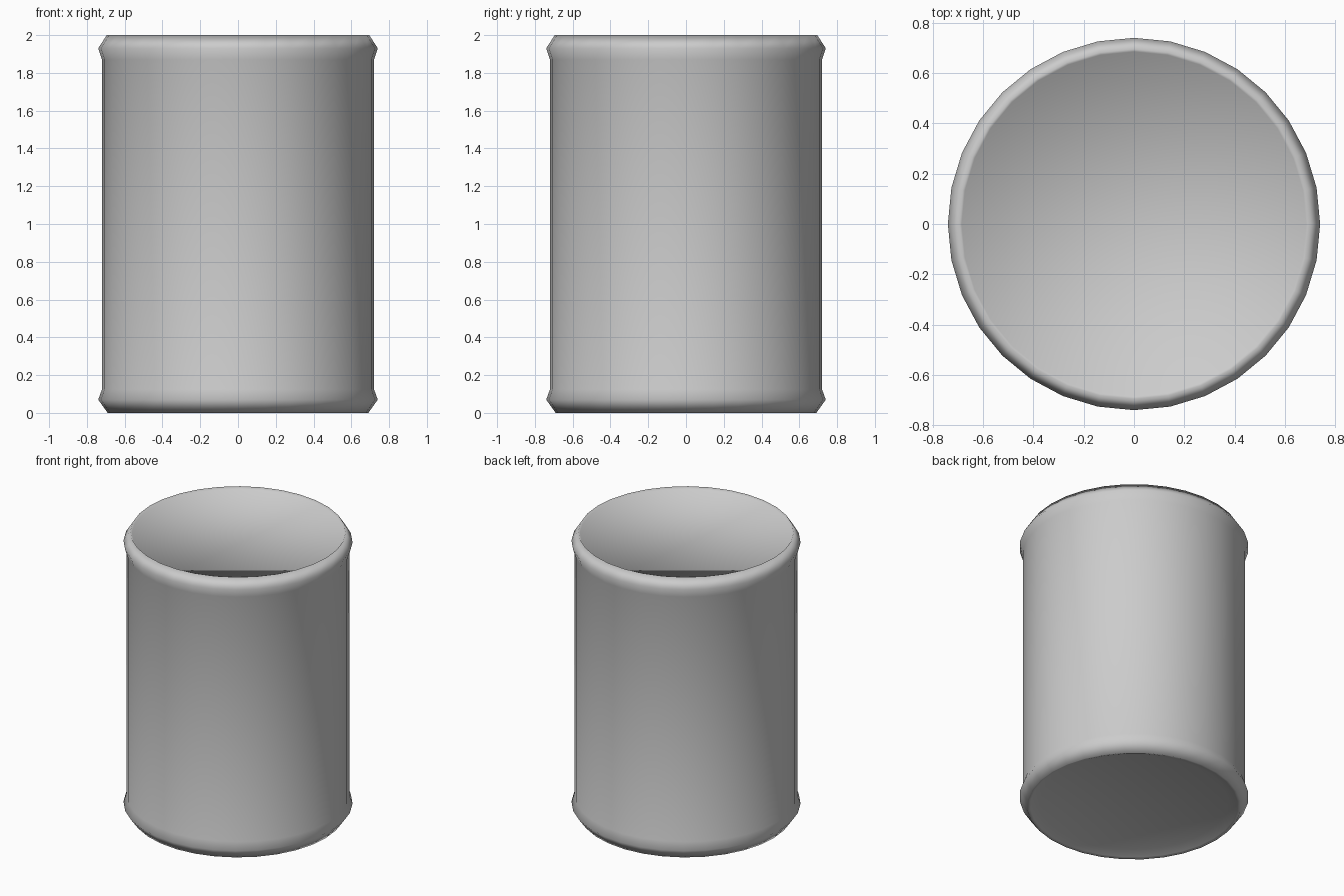
import bpy, bmesh, math

if "Cube" in bpy.data.objects:
    bpy.data.objects.remove(bpy.data.objects["Cube"])

SIDES = 32

# (radius, height) from the bottom disc, out over both rims, to the top disc
PROFILE = [
    (0.61, 0.03), (0.67, 0.005), (0.69, 0.0),   # recessed base and foot
    (0.74, 0.07), (0.72, 0.125),                # bottom rim
    (0.72, 1.87), (0.74, 1.93),                 # wall and top rim
    (0.695, 2.0), (0.685, 1.985),               # lip and shallow recess
]


def lathe(name, profile, sides):
    bm = bmesh.new()
    rings = []
    for r, z in profile:
        rings.append([bm.verts.new((r * math.cos(2 * math.pi * i / sides),
                                    r * math.sin(2 * math.pi * i / sides), z))
                      for i in range(sides)])
    for low, high in zip(rings, rings[1:]):
        for i in range(sides):
            j = (i + 1) % sides
            bm.faces.new((low[i], low[j], high[j], high[i]))
    # end discs
    bm.faces.new(rings[0][::-1])
    bm.faces.new(rings[-1])
    for f in bm.faces:
        f.smooth = True
    mesh = bpy.data.meshes.new(name)
    bm.to_mesh(mesh)
    bm.free()
    obj = bpy.data.objects.new(name, mesh)
    bpy.context.collection.objects.link(obj)
    return obj


# rimmed canister body
lathe("canister", PROFILE, SIDES)
